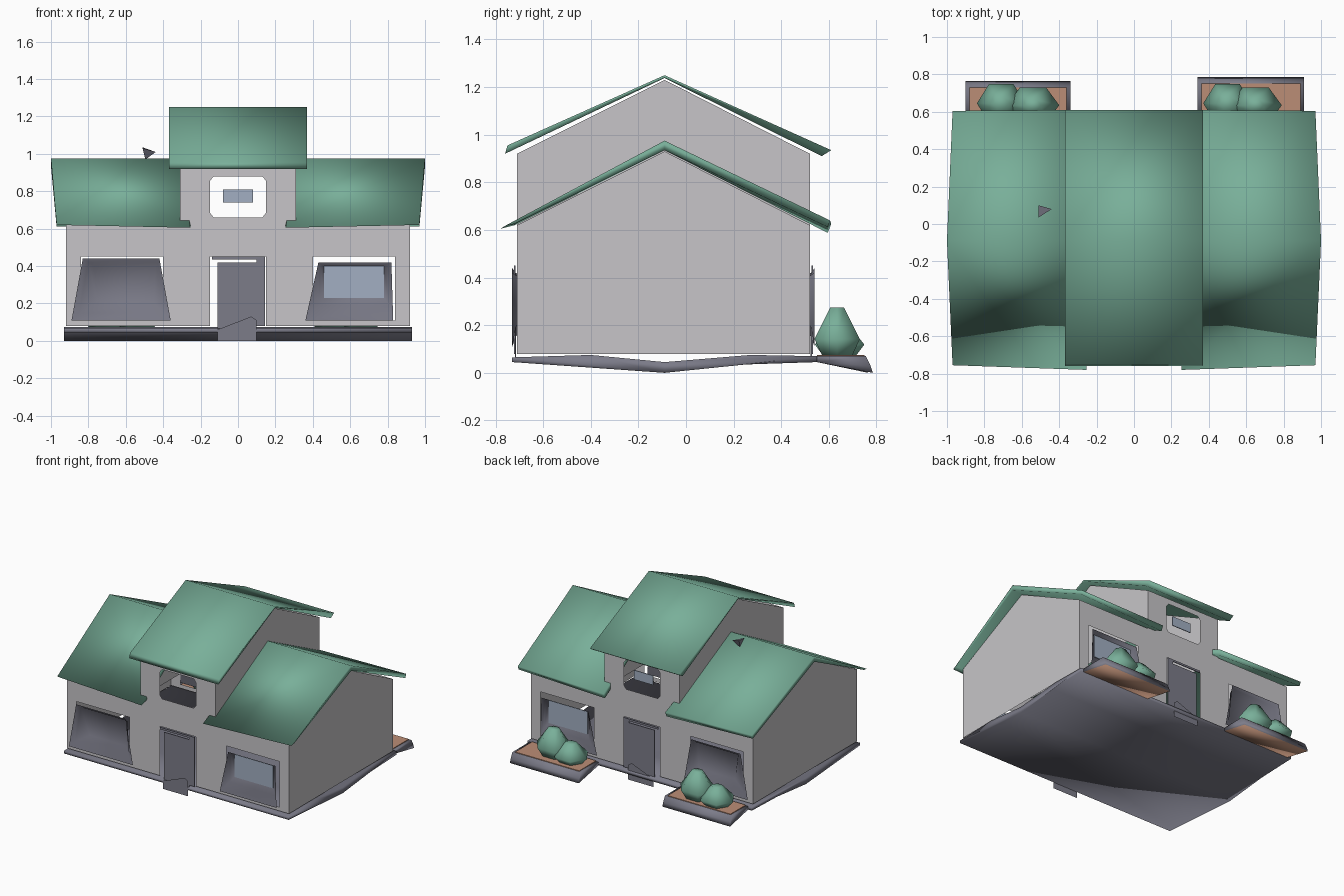
import bpy, bmesh
from math import cos, sin, tau
from mathutils import Vector

cube = bpy.data.objects.get("Cube")
if cube:
    bpy.data.objects.remove(cube, do_unlink=True)


def material(name, rgb):
    m = bpy.data.materials.new(name)
    m.use_nodes = True
    m.diffuse_color = (*rgb, 1)
    m.node_tree.nodes["Principled BSDF"].inputs["Base Color"].default_value = (*rgb, 1)
    return m


WALL = material("wall grey", (0.57, 0.56, 0.58))
ROOF = material("roof green", (0.19, 0.43, 0.32))
TRIM = material("slate trim", (0.2, 0.2, 0.25))
GLASS = material("glass blue", (0.36, 0.43, 0.54))
SOIL = material("soil brown", (0.5, 0.27, 0.18))

RIDGE = -0.09            # y of both roof ridges
FRONT, BACK = -0.71, 0.52


def build(name, polys, mats, smooth=False, facing=None, rule=None):
    """Mesh from polygons; facing(center) gives the outward direction of open sheets."""
    bm = bmesh.new()
    for p in polys:
        bm.faces.new([bm.verts.new(v) for v in p])
    bmesh.ops.remove_doubles(bm, verts=bm.verts, dist=0.0005)
    bm.normal_update()
    if facing:
        for f in bm.faces:
            if f.normal.dot(facing(f.calc_center_median())) < 0:
                f.normal_flip()
    else:
        bmesh.ops.recalc_face_normals(bm, faces=bm.faces)
    for f in bm.faces:
        f.smooth = smooth
        if rule:
            f.material_index = rule(f)
    mesh = bpy.data.meshes.new(name)
    bm.to_mesh(mesh)
    bm.free()
    for m in mats:
        mesh.materials.append(m)
    bpy.context.collection.objects.link(bpy.data.objects.new(name, mesh))


def bridge(a, b):
    """Quads between two matching closed rings of points."""
    n = len(a)
    return [(a[i], a[(i + 1) % n], b[(i + 1) % n], b[i]) for i in range(n)]


def loft(name, a, b, mats, **kw):
    """Closed solid between two matching end rings."""
    build(name, [a, b] + bridge(a, b), mats, **kw)


def prism(name, profile, x0, x1, mats, **kw):
    """Extrude a (y, z) profile along x."""
    loft(name, [(x0, y, z) for y, z in profile], [(x1, y, z) for y, z in profile], mats, **kw)


def plate(name, x0, x1, y, z0, z1, mat):
    t = 0.003
    prism(name, [(y - t, z0), (y + t, z0), (y + t, z1), (y - t, z1)], x0, x1, [mat])


# Walls: a stepped front and back with openings, plus gable ends
xs = [-0.92, -0.84, -0.4, -0.31, -0.15, 0.15, 0.31, 0.4, 0.84, 0.92]
zs = [0.08, 0.11, 0.45, 0.62, 0.66, 0.88, 0.92]


def solid(x, z):
    x = abs(x)
    if z > 0.62:
        return x < 0.31 and not (x < 0.15 and 0.66 < z < 0.88)
    door = x < 0.15 and z < 0.45
    window = 0.4 < x < 0.84 and 0.11 < z < 0.45
    return not (door or window)


polys = []
for y in (FRONT, BACK):
    for xa, xb in zip(xs, xs[1:]):
        for za, zb in zip(zs, zs[1:]):
            if solid((xa + xb) / 2, (za + zb) / 2):
                polys.append([(xa, y, za), (xb, y, za), (xb, y, zb), (xa, y, zb)])
    # cut corners of the upper opening
    for s in (-1, 1):
        for z, dz in ((0.66, 0.025), (0.88, -0.025)):
            polys.append([(s * 0.15, y, z), (s * 0.13, y, z), (s * 0.15, y, z + dz)])
for s in (-1, 1):
    for x, low, eave, top in ((0.92, 0.08, 0.62, 0.93), (0.31, 0.62, 0.92, 1.23)):
        polys.append([(s * x, FRONT, low), (s * x, BACK, low), (s * x, BACK, eave),
                      (s * x, RIDGE, top), (s * x, FRONT, eave)])
build("walls", polys, [WALL], facing=lambda c: c - Vector((0, RIDGE, c.z)) if abs(c.y - RIDGE) > 0.5
      else Vector((c.x, 0, 0)))

# Roofs: a straight one in the middle, a lower one on each side that thins outwards
prism("upper_roof", [(-0.76, 0.92), (-0.75, 0.955), (RIDGE, 1.25), (0.61, 0.935),
                     (0.57, 0.91), (RIDGE, 1.238)], -0.37, 0.37, [ROOF], smooth=True)
inner = [(0.255, -0.78, 0.605), (0.31, RIDGE, 0.975), (0.255, 0.61, 0.625),
         (0.255, 0.595, 0.588), (0.31, RIDGE, 0.935), (0.255, -0.72, 0.62)]
outer = [(0.97, -0.755, 0.62), (1.0, RIDGE, 0.975), (0.97, 0.605, 0.64),
         (0.97, 0.595, 0.612), (1.0, RIDGE, 0.935), (0.97, -0.72, 0.625)]
for s, side in ((1, "left"), (-1, "right")):
    loft(side + "_lower_roof", [(s * x, y, z) for x, y, z in inner],
         [(s * x, y, z) for x, y, z in outer], [ROOF], smooth=True)

# Sagging foundation slab
prism("foundation", [(-0.73, 0.045), (RIDGE, 0), (0.25, 0.035), (0.55, 0.045), (0.55, 0.07),
                     (0.27, 0.075), (RIDGE, 0.045), (-0.4, 0.075), (-0.73, 0.065)],
      -0.93, 0.93, [TRIM], smooth=True)


def window_frame(name, loops, s, closed):
    """Nested loops of (x0, x1 at the bottom, x0, x1 at the top, z0, z1, depth)."""
    rings = []
    for a, b, c, d, z0, z1, dep in loops:
        y = (FRONT if s < 0 else BACK) - s * dep
        rings.append([(a, y, z0), (b, y, z0), (d, y, z1), (c, y, z1)])
    faces = [f for p, q in zip(rings, rings[1:]) for f in bridge(p, q)]
    if closed:
        faces.append(rings[-1])
    build(name, faces, [TRIM], smooth=True, facing=lambda c: Vector((0, s, 0)))


for s, side, wall in ((-1, "front", FRONT), (1, "back", BACK)):
    # Windows: a closed hollow on the right, a glazed frame on the left
    window_frame(side + "_right_window",
                 [(-0.89, -0.36, -0.83, -0.42, 0.11, 0.44, -0.02),
                  (-0.85, -0.4, -0.8, -0.43, 0.15, 0.42, -0.005),
                  (-0.75, -0.45, -0.77, -0.44, 0.21, 0.4, 0.03)], s, True)
    window_frame(side + "_left_window",
                 [(0.36, 0.83, 0.43, 0.82, 0.108, 0.42, -0.02),
                  (0.43, 0.81, 0.44, 0.8, 0.19, 0.41, -0.005),
                  (0.46, 0.78, 0.46, 0.78, 0.23, 0.4, 0.015)], s, False)
    plate(side + "_left_glass", 0.46, 0.78, wall - s * 0.012, 0.23, 0.4, GLASS)
    # Door, frame and a thin step panel
    plate(side + "_door", -0.11, 0.1, wall + s * 0.006, 0.05, 0.42, TRIM)
    plate(side + "_door_jamb", 0.1, 0.145, wall + s * 0.01, 0.08, 0.45, TRIM)
    plate(side + "_door_lintel", -0.14, 0.1, wall + s * 0.01, 0.435, 0.45, TRIM)
    y = wall + s * 0.022
    build(side + "_step", [[(-0.11, y, 0), (0.1, y, 0), (0.1, y, 0.11), (0.07, y, 0.13), (-0.11, y, 0.06)]],
          [TRIM], facing=lambda c: Vector((0, s, 0)))
plate("upper_window_glass", -0.08, 0.08, 0.5, 0.74, 0.81, GLASS)


# Planters behind the house, with two faceted bushes in each
def bush(name, x, y, rx, ry, top):
    rings = []
    for z, r in ((0.07, 0.65), (0.07 + 0.35 * (top - 0.07), 1), (top, 0.3)):
        rings.append([(x + r * rx * cos(i * tau / 6), y + r * ry * sin(i * tau / 6), z) for i in range(6)])
    faces = [rings[0], rings[-1]] + [f for p, q in zip(rings, rings[1:]) for f in bridge(p, q)]
    build(name, faces, [ROOF], smooth=True)


for side, x0, x1, edge, tall, small in (("left", 0.34, 0.91, 0.785, 0.65, 0.5),
                                        ("right", -0.9, -0.34, 0.765, -0.54, -0.71)):
    prism(side + "_planter", [(0.54, 0.07), (edge - 0.03, 0.07), (edge - 0.01, 0.03), (edge, 0), (0.55, 0.045)],
          x0, x1, [TRIM, SOIL], smooth=True, rule=lambda f: int(f.normal.z < -0.8))
    prism(side + "_soil", [(0.55, 0.069), (edge - 0.035, 0.069), (edge - 0.035, 0.075), (0.55, 0.075)],
          x0 + 0.02, x1 - 0.02, [SOIL])
    bush(side + "_tall_bush", tall, 0.635, 0.14, 0.11, 0.275)
    bush(side + "_small_bush", small, 0.645, 0.13, 0.12, 0.21)

# Small roof vent
a, b, c, d = (-0.51, 0.1, 1.035), (-0.51, 0.035, 1.03), (-0.44, 0.08, 1.01), (-0.495, 0.07, 0.97)
build("roof_vent", [(a, b, c), (a, b, d), (b, c, d), (a, c, d)], [TRIM])
